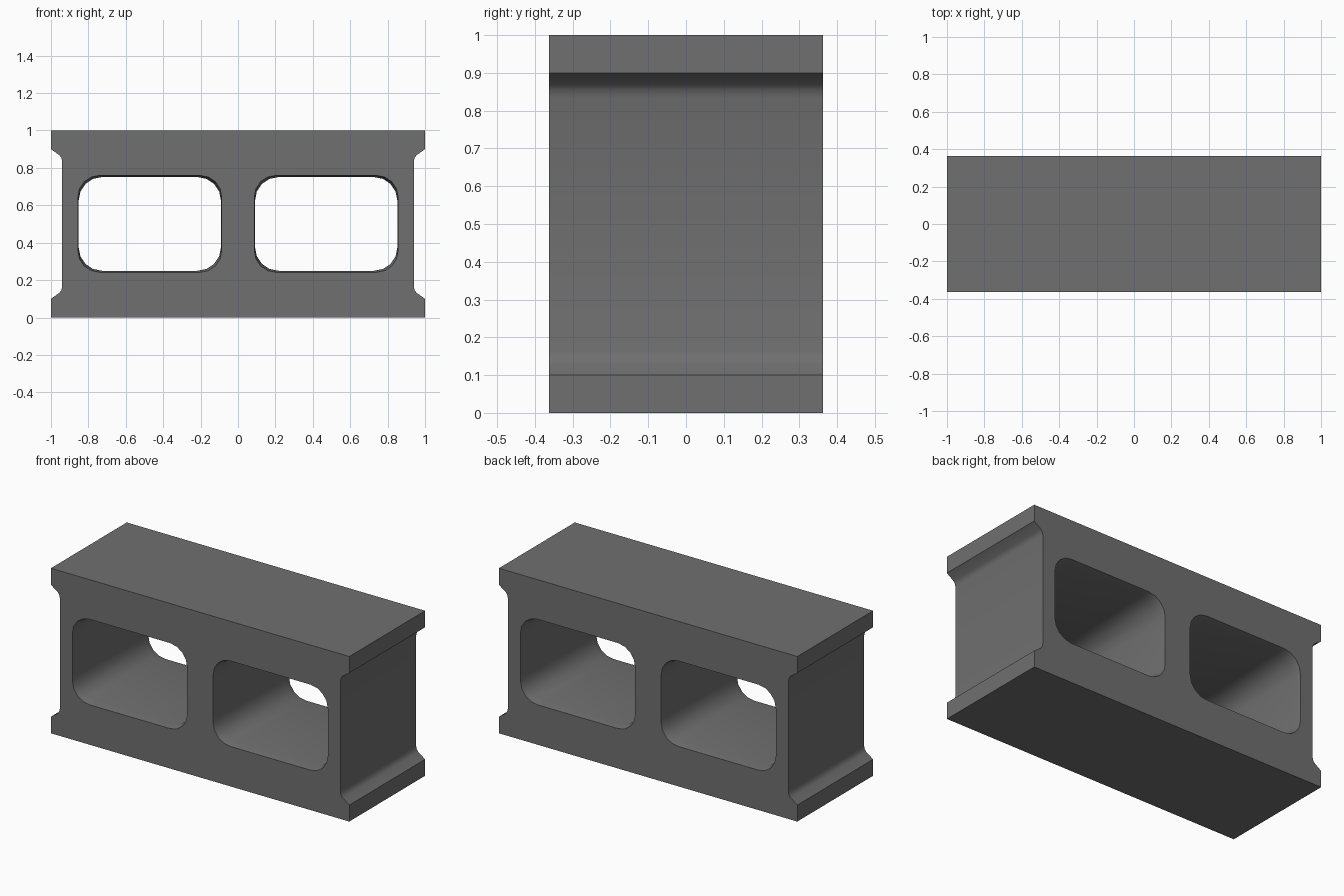
import bpy, bmesh, math

if "Cube" in bpy.data.objects:
    bpy.data.objects.remove(bpy.data.objects["Cube"])

HALF_DEPTH = 0.363
RIM = 0.05  # depth over which each opening eases inward


def rounded_rect(x0, x1, z0, z1, r, segments=4):
    pts = []
    corners = ((x1 - r, z1 - r, 0), (x0 + r, z1 - r, 90),
               (x0 + r, z0 + r, 180), (x1 - r, z0 + r, 270))
    for cx, cz, start in corners:
        for i in range(segments + 1):
            a = math.radians(start + 90 * i / segments)
            pts.append((cx + r * math.cos(a), cz + r * math.sin(a)))
    return pts


def ring(bm, pts, y):
    return [bm.verts.new((x, y, z)) for x, z in pts]


def walls(bm, a, b):
    n = len(a)
    for i in range(n):
        j = (i + 1) % n
        bm.faces.new((a[i], a[j], b[j], b[i]))


def loop_edges(bm, verts):
    n = len(verts)
    return [bm.edges.get((verts[i], verts[(i + 1) % n])) for i in range(n)]


bm = bmesh.new()

# Outer profile with a shallow recess in each end
quarter = [(1, 0), (1, 0.1), (0.955, 0.132), (0.945, 0.145), (0.94, 0.165)]
right = quarter + [(x, 1 - z) for x, z in reversed(quarter)]
outline = right + [(-x, z) for x, z in reversed(right)]
front, back = ring(bm, outline, -HALF_DEPTH), ring(bm, outline, HALF_DEPTH)
walls(bm, front, back)
caps = [loop_edges(bm, front), loop_edges(bm, back)]

# Two through-openings, slightly wider at the front and back faces
wide = rounded_rect(0.087, 0.856, 0.242, 0.76, 0.115)
narrow = rounded_rect(0.091, 0.852, 0.25, 0.751, 0.125)
for side in (-1, 1):
    levels = ((wide, -HALF_DEPTH), (narrow, -HALF_DEPTH + RIM),
              (narrow, HALF_DEPTH - RIM), (wide, HALF_DEPTH))
    rings = [ring(bm, [(side * x, z) for x, z in p], y) for p, y in levels]
    for a, b in zip(rings, rings[1:]):
        walls(bm, a, b)
    caps[0] += loop_edges(bm, rings[0])
    caps[1] += loop_edges(bm, rings[-1])

# Front and back faces around the openings
for edges in caps:
    bmesh.ops.triangle_fill(bm, edges=edges, use_beauty=True)
bmesh.ops.recalc_face_normals(bm, faces=bm.faces)

mesh = bpy.data.meshes.new("hollow_block")
bm.to_mesh(mesh)
bm.free()
block = bpy.data.objects.new("hollow_block", mesh)
bpy.context.collection.objects.link(block)

concrete = bpy.data.materials.new("concrete grey")
concrete.diffuse_color = (0.16, 0.16, 0.16, 1)
concrete.use_nodes = True
concrete.node_tree.nodes["Principled BSDF"].inputs["Base Color"].default_value = concrete.diffuse_color
mesh.materials.append(concrete)

bpy.context.view_layer.objects.active = block
block.select_set(True)
bpy.ops.object.shade_smooth_by_angle(angle=math.radians(35))
